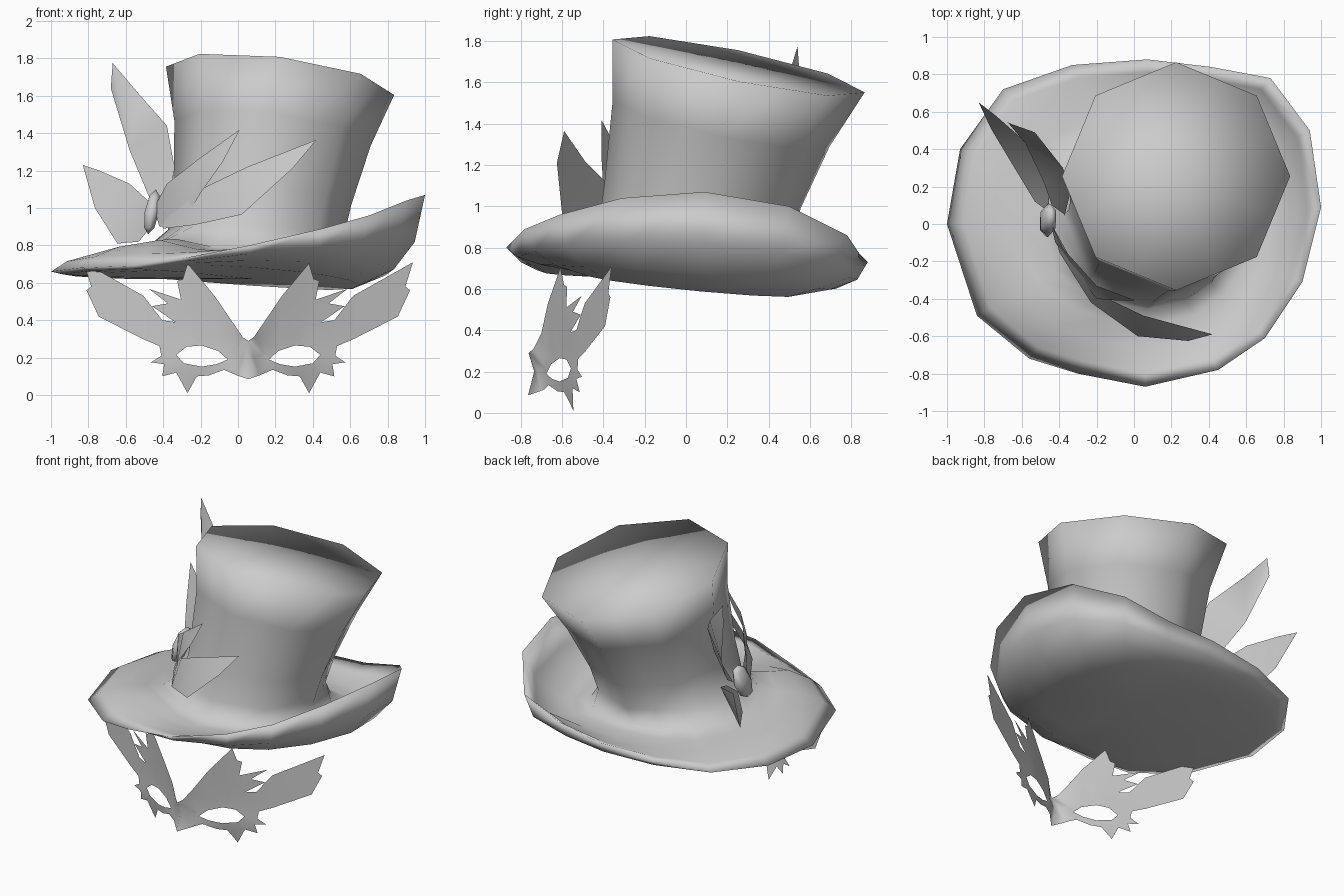
import bpy, bmesh, math
from mathutils import Vector

cube = bpy.data.objects.get("Cube")
if cube:
    bpy.data.objects.remove(cube, do_unlink=True)

GREY = (0.6, 0.6, 0.6, 1)
grey = bpy.data.materials.new("plain_grey")
grey.use_nodes = True
grey.diffuse_color = GREY
grey.node_tree.nodes["Principled BSDF"].inputs["Base Color"].default_value = GREY


def finish(name, bm):
    """Turn a bmesh into a named smooth grey object."""
    mesh = bpy.data.meshes.new(name)
    bmesh.ops.recalc_face_normals(bm, faces=bm.faces)
    for f in bm.faces:
        f.smooth = True
    bm.to_mesh(mesh)
    bm.free()
    mesh.materials.append(grey)
    obj = bpy.data.objects.new(name, mesh)
    bpy.context.collection.objects.link(obj)
    return obj


def loft(name, rings, start, end):
    """Bridge closed rings of points, with fan caps to a point at both ends."""
    bm = bmesh.new()
    loops = [[bm.verts.new(p) for p in ring] for ring in rings]
    n = len(loops[0])
    for a, b in zip(loops, loops[1:]):
        for i in range(n):
            j = (i + 1) % n
            bm.faces.new((a[i], a[j], b[j], b[i]))
    for point, loop in ((start, loops[0]), (end, loops[-1])):
        c = bm.verts.new(point)
        for i in range(n):
            bm.faces.new((c, loop[i], loop[(i + 1) % n]))
    return finish(name, bm)


# Crown: leaning eight-sided rings with a midpoint on each side
def crown_ring(cx, cy, cz, r, tilt):
    ring = []
    for i in range(16):
        a = math.pi - math.tau * i / 16
        reach = r * (math.cos(math.pi / 8) if i % 2 else 1)
        dx, dy = reach * math.cos(a), reach * math.sin(a)
        ring.append((cx + dx, cy + dy, cz - tilt * (0.124 * dx + 0.21 * dy)))
    return ring


crown = [crown_ring(*r) for r in (
    (0.225, 0.255, 1.68, 0.61, 1),
    (0.185, 0.17, 1.4, 0.525, 1),
    (0.13, 0.08, 1.05, 0.475, 0.6),
    (0.095, 0.045, 0.86, 0.47, 0.4))]

# Brim: wavy rim outline, dished above and rounded below
rim = [Vector(p) for p in (
    (-1, 0, .66), (-.93, .40, .65), (-.70, .72, .66), (-.33, .85, .69),
    (.07, .88, .73), (.41, .84, .77), (.73, .78, .86), (.94, .50, 1.0),
    (1, .09, 1.07), (.90, -.31, 1.04), (.70, -.61, .96), (.45, -.78, .89),
    (.06, -.87, .80), (-.30, -.80, .73), (-.56, -.72, .69), (-.84, -.49, .68))]
centre = Vector((0.08, 0.03, 0))


def scaled(p, s):
    q = centre + (p - centre) * s
    return q.x, q.y


def bump(x, y, cx, cy):
    return math.exp(-((x - cx) ** 2 + (y - cy) ** 2) / 0.035)


def upper(s, t, lift=0):
    ring = []
    for p in rim:
        x, y = scaled(p, s)
        valley = 0.735 - 0.04 * x - 0.07 * y + lift
        # fold at the front right: a ridge beside a hollow
        valley += 0.07 * bump(x, y, -.42, -.45) - 0.03 * bump(x, y, -.05, -.66)
        ring.append((x, y, valley + (p.z - valley) * t))
    return ring


def lower(s, t):
    ring = []
    for p in rim:
        x, y = scaled(p, s)
        base = min(0.64 - 0.09 * y - 0.07 * x, p.z - 0.03)
        ring.append((x, y, base + (p.z - base) * t))
    return ring


brim = [upper(.54, 0, .02), upper(.64, 0), upper(.78, .08), upper(.92, .5),
        rim, lower(.94, .5), lower(.82, .2), lower(.62, 0)]
loft("top_hat", crown + brim, (0.225, 0.255, 1.685), (0.08, 0.03, 0.62))


# Feathers: thin sheets around the hat
def feather(name, points):
    bm = bmesh.new()
    face = bm.faces.new([bm.verts.new(p) for p in points])
    bmesh.ops.triangulate(bm, faces=[face])
    return finish(name, bm)


feather("tall_back_feather", [
    (-.44, .1, 1.0), (-.48, .22, 1.07), (-.58, .43, 1.31), (-.68, .55, 1.64),
    (-.67, .54, 1.775), (-.53, .49, 1.61), (-.38, .3, 1.44), (-.34, .17, 1.22),
    (-.37, .05, 1.0)])
feather("short_back_feather", [
    (-.45, .06, .92), (-.53, .12, .82), (-.645, .31, .81), (-.765, .51, 1.0),
    (-.83, .65, 1.23), (-.74, .58, 1.2), (-.58, .44, 1.13), (-.46, .2, 1.02)])
feather("inner_front_feather", [
    (-.45, .02, 1.0), (-.38, -.13, 1.13), (-.2, -.33, 1.27), (.01, -.41, 1.42),
    (-.08, -.41, 1.25), (-.2, -.4, 1.08), (-.3, -.27, .91), (-.42, -.1, .9)])
feather("outer_front_feather", [
    (-.43, -.02, .96), (-.33, -.2, 1.02), (-.18, -.38, 1.11), (.05, -.49, 1.22),
    (.42, -.59, 1.365), (.29, -.625, 1.21), (.02, -.6, .965), (-.23, -.42, .91),
    (-.4, -.15, .89)])

# Gem: small faceted stone where the feathers meet
bm = bmesh.new()
bmesh.ops.create_uvsphere(bm, u_segments=6, v_segments=4, radius=1)
for v in bm.verts:
    v.co = Vector((-.46 + .045 * v.co.x + .02 * v.co.z,
                   .02 + .09 * v.co.y + .03 * v.co.z, .98 + .12 * v.co.z))
finish("gem", bm)

# Mask: one half drawn flat with an eye hole, bent backwards, then mirrored
half_outline = [
    (0, .29), (.03, .31), (.18, .53), (.325, .705), (.35, .62), (.38, .61),
    (.36, .51), (.53, .567), (.43, .49), (.515, .475), (.39, .39), (.46, .4),
    (.56, .53), (.88, .71), (.84, .58), (.865, .56), (.8, .42), (.565, .3),
    (.475, .262), (.465, .21), (.52, .175), (.45, .165), (.46, .1), (.385, .12),
    (.325, .01), (.275, .1), (.21, .105), (.13, .135), (.06, .105), (0, .085)]
eye_hole = [(.11, .19), (.16, .235), (.25, .265), (.33, .258), (.385, .215),
            (.345, .17), (.25, .152), (.17, .165)]
bends = [(0, -.765), (.08, -.69), (.3, -.59), (.53, -.5), (.88, -.36)]


def bend(x, z):
    for (x0, y0), (x1, y1) in zip(bends, bends[1:]):
        if x <= x1:
            y = y0 + (y1 - y0) * (x - x0) / (x1 - x0)
            break
    # inner plumes lean forward, cheek spikes lean back, the nose bridge dips
    y -= 0.15 * max(0, z - 0.3) * max(0, 1 - x / 0.6)
    y += 0.25 * max(0, 0.15 - z) * min(1, x / 0.3)
    return y + 0.03 * max(0, 1 - abs(z - 0.2) / 0.1) * max(0, 1 - x / 0.1)


bm = bmesh.new()
edges = []
for loop in (half_outline, eye_hole):
    verts = [bm.verts.new((x, 0, z)) for x, z in loop]
    edges += [bm.edges.new(p) for p in zip(verts, verts[1:] + verts[:1])]
bmesh.ops.triangle_fill(bm, edges=edges, use_beauty=True, normal=(0, -1, 0))
cuts = [((x, 0, 0), (1, 0, 0)) for x, _ in bends[1:-1]]
cuts += [((0, 0, z), (0, 0, 1)) for z in (0.2, 0.31)]
for point, normal in cuts:
    geom = bm.verts[:] + bm.edges[:] + bm.faces[:]
    bmesh.ops.bisect_plane(bm, geom=geom, plane_co=point, plane_no=normal)
for v in bm.verts:
    v.co.y = bend(min(max(0, v.co.x), 0.88), v.co.z)
mask = finish("eye_mask", bm)
mask.location.x = 0.055
mirror = mask.modifiers.new("Mirror", "MIRROR")
mirror.use_axis[0] = True
